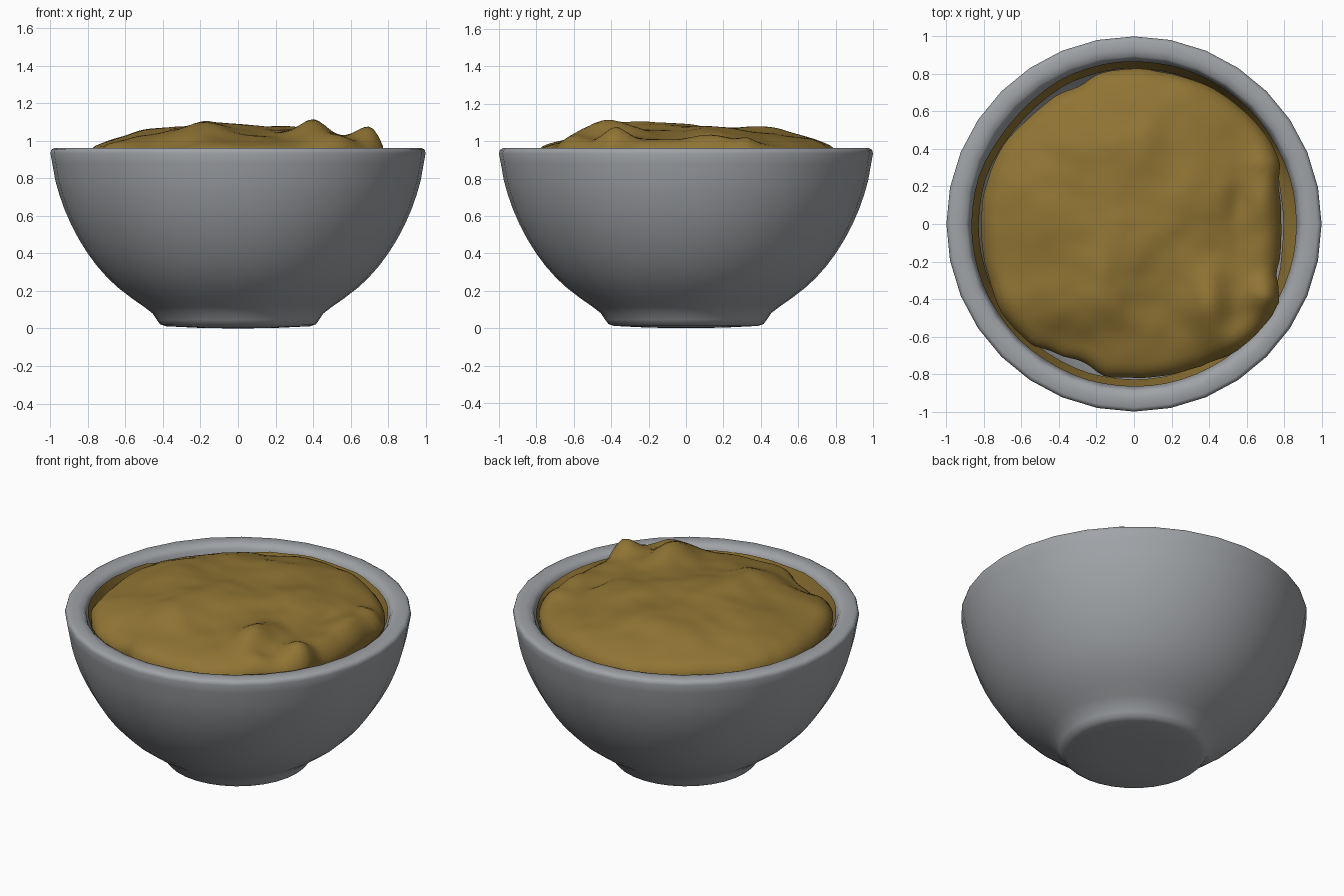
import bpy, bmesh, math
from mathutils import noise, Vector

if "Cube" in bpy.data.objects:
    bpy.data.objects.remove(bpy.data.objects["Cube"])


def material(name, rgb):
    m = bpy.data.materials.new(name)
    m.diffuse_color = (*rgb, 1)
    m.use_nodes = True
    m.node_tree.nodes["Principled BSDF"].inputs["Base Color"].default_value = m.diffuse_color
    return m


GREY = material("grey ceramic", (0.35, 0.365, 0.385))
BROWN = material("mustard brown", (0.28, 0.175, 0.034))


def grid_object(name, rings, mat, angle):
    """Skin a list of vertex rings; a ring of one point closes the end."""
    bm = bmesh.new()
    vs = [[bm.verts.new(p) for p in ring] for ring in rings]
    for a, b in zip(vs, vs[1:]):
        n = max(len(a), len(b))
        for i in range(n):
            j = (i + 1) % n
            if len(a) == 1:
                bm.faces.new((a[0], b[j], b[i]))
            elif len(b) == 1:
                bm.faces.new((a[i], a[j], b[0]))
            else:
                bm.faces.new((a[i], a[j], b[j], b[i]))
    bmesh.ops.recalc_face_normals(bm, faces=bm.faces)
    me = bpy.data.meshes.new(name)
    bm.to_mesh(me)
    bm.free()
    me.materials.append(mat)
    ob = bpy.data.objects.new(name, me)
    bpy.context.collection.objects.link(ob)
    bpy.ops.object.select_all(action='DESELECT')
    bpy.context.view_layer.objects.active = ob
    ob.select_set(True)
    bpy.ops.object.shade_smooth_by_angle(angle=math.radians(angle))
    return ob


def ring(r, z, n):
    if r == 0:
        return [(0, 0, z)]
    return [(r * math.cos(2 * math.pi * i / n), r * math.sin(2 * math.pi * i / n), z)
            for i in range(n)]


# Bowl: lathed outside, rounded rim and inside wall
profile = [(0, 0.0), (0.2, 0.003), (0.385, 0.012), (0.415, 0.022), (0.432, 0.045),
           (0.455, 0.08), (0.5, 0.115), (0.565, 0.16), (0.645, 0.222), (0.7, 0.275),
           (0.753, 0.335), (0.803, 0.403), (0.848, 0.475), (0.89, 0.555),
           (0.925, 0.635), (0.953, 0.715), (0.974, 0.79), (0.99, 0.88), (1.0, 0.935),
           (0.995, 0.953), (0.98, 0.962), (0.93, 0.962), (0.895, 0.955), (0.88, 0.935),
           (0.872, 0.9), (0.85, 0.79), (0.8, 0.63), (0.72, 0.47), (0.6, 0.32),
           (0.4, 0.19), (0, 0.14)]
grid_object("bowl", [ring(r, z, 32) for r, z in profile], GREY, 50)


# Food: lumpy dome with an irregular edge, rolled down into the bowl
def bump(x, y, cx, cy, sx, sy, h):
    return h * math.exp(-((x - cx) / sx) ** 2 - ((y - cy) / sy) ** 2)


LUMPS = [(-0.18, -0.4, 0.12, 0.24, 0.05), (0.0, 0.0, 0.35, 0.3, 0.015),
         (0.40, -0.44, 0.10, 0.17, 0.085), (0.55, -0.62, 0.14, 0.1, 0.055),
         (0.71, -0.38, 0.11, 0.1, 0.085), (0.70, 0.05, 0.08, 0.28, 0.045),
         (-0.5, 0.1, 0.2, 0.3, 0.02), (0.1, 0.55, 0.4, 0.25, 0.02),
         (-0.4, -0.62, 0.14, 0.1, -0.03), (0.55, 0.1, 0.06, 0.16, -0.03),
         (0.7, 0.33, 0.12, 0.04, 0.02), (0.15, -0.5, 0.12, 0.2, -0.015)]
# edge key points: angle in degrees, radius
EDGE = [(0, 0.785), (14, 0.795), (24, 0.845), (33, 0.85), (45, 0.84), (60, 0.835),
        (75, 0.825), (90, 0.828), (102, 0.825), (112, 0.79), (122, 0.80), (135, 0.795),
        (150, 0.815), (165, 0.815), (180, 0.815), (200, 0.825), (215, 0.85),
        (228, 0.845), (240, 0.80), (250, 0.785), (259, 0.825), (270, 0.82),
        (285, 0.825), (297, 0.84), (310, 0.872), (325, 0.88), (332, 0.88), (337, 0.83),
        (342, 0.80), (360, 0.785)]


def edge_radius(a):
    d = math.degrees(a) % 360
    for (d0, r0), (d1, r1) in zip(EDGE, EDGE[1:]):
        if d0 <= d <= d1:
            t = (d - d0) / (d1 - d0)
            r = r0 + (r1 - r0) * t * t * (3 - 2 * t)
            break
    return r + 0.006 * noise.noise(Vector((9 * math.cos(a), 9 * math.sin(a), 7)))


def height(x, y, t):
    z = 0.95 + 0.118 * (1 - t ** 2.6)
    z += sum(bump(x, y, *l) for l in LUMPS)
    z += 0.022 * noise.noise(Vector((x * 3.5, y * 3.5, 2.0)))
    z += 0.008 * noise.noise(Vector((x * 8, y * 8, 5.0)))
    return z


N, M = 128, 30
food = [[(0, 0, height(0, 0, 0))]]
for k in range(1, M + 1):
    t = k / M
    row = []
    for i in range(N):
        a = 2 * math.pi * i / N
        r = edge_radius(a) * t
        x, y = r * math.cos(a), r * math.sin(a)
        roll = max(0, (t - 0.92) / 0.08) ** 2 * 0.035
        row.append((x, y, height(x, y, t) - roll))
    food.append(row)
for s, dz in ((1.0, 0.035), (0.985, 0.08), (0.96, 0.16)):
    food.append([(x * s, y * s, z - dz) for x, y, z in food[M]])
grid_object("food_filling", food, BROWN, 60)


# Smear: thin food coat on the inside wall with a ragged edge,
# thickening to a ledge at the right and missing at the back left
smear = []
for k in range(6):
    row = []
    for i in range(64):
        a = 2 * math.pi * i / 64
        c, s = math.cos(a), math.sin(a)
        wob = 0.01 * noise.noise(Vector((5 * c, 5 * s, 1)))
        gap = 0.06 * math.exp(-((math.degrees(a) - 138) / 18) ** 2)
        side = (math.degrees(a) + 180) % 360 - 180
        ledge = math.exp(-((side - 2) / 20) ** 4)
        t = k / 5
        z = 0.935 - gap + wob - (0.13 - 0.06 * ledge) * t
        r = 0.866 - 0.3 * (0.93 - z) - 0.05 * ledge * t
        row.append((r * c, r * s, z))
    smear.append(row)
grid_object("wall_smear", smear, BROWN, 60)
